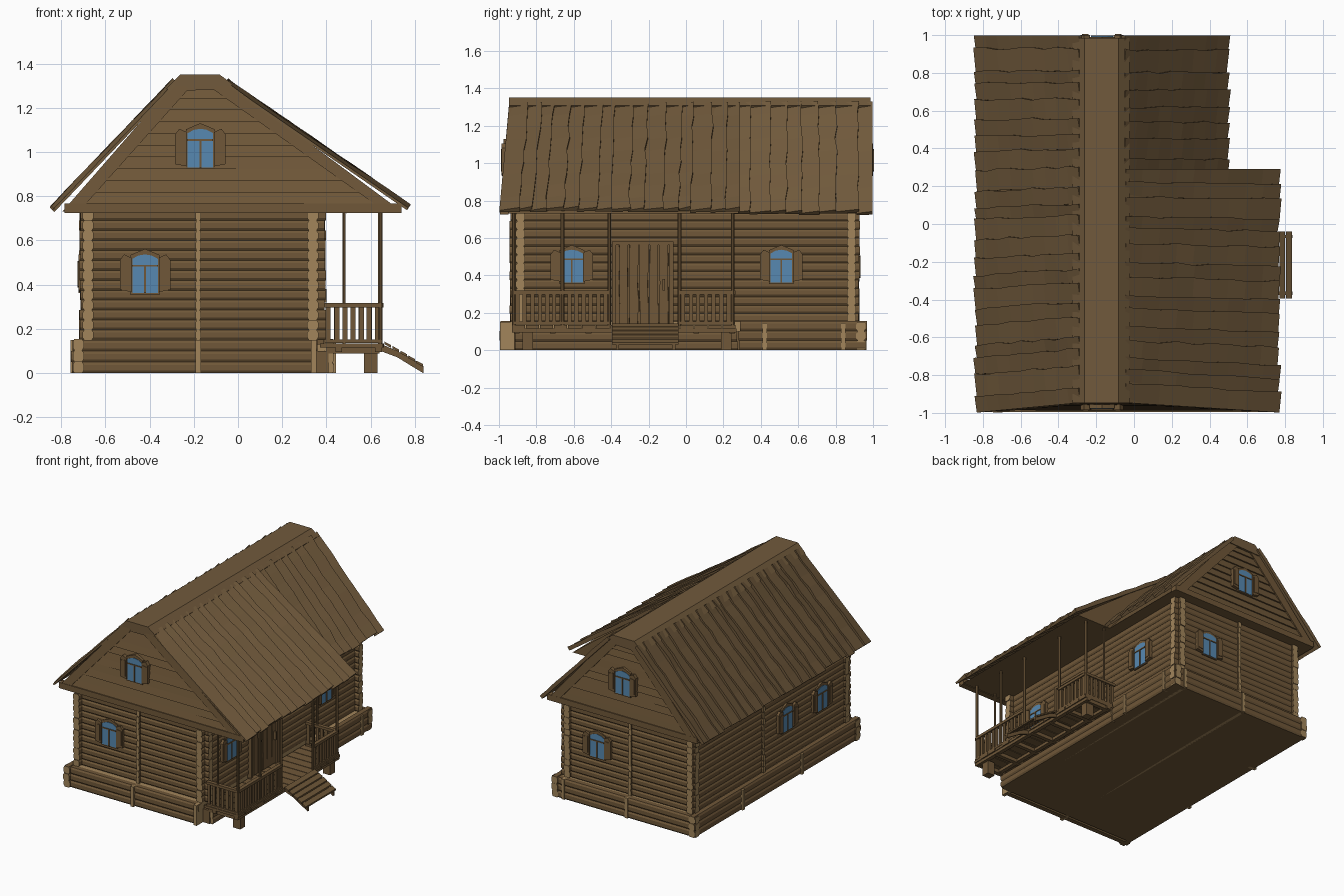
import bpy, bmesh, math, random
from mathutils import Vector as V

if "Cube" in bpy.data.objects:
    bpy.data.objects.remove(bpy.data.objects["Cube"])

random.seed(4)
R = random.uniform
WOOD, TAN, GLASS, ROOF = range(4)
mats = []
for n, c in (("wood brown", (0.160, 0.096, 0.040)), ("cut wood tan", (0.36, 0.235, 0.105)),
             ("window blue", (0.095, 0.25, 0.44)), ("roof brown", (0.165, 0.102, 0.045))):
    m = bpy.data.materials.new(n)
    m.diffuse_color = (*c, 1)
    m.use_nodes = True
    m.node_tree.nodes["Principled BSDF"].inputs["Base Color"].default_value = m.diffuse_color
    mats.append(m)


def finish(name, bm):
    bmesh.ops.recalc_face_normals(bm, faces=bm.faces)
    me = bpy.data.meshes.new(name)
    bm.to_mesh(me)
    bm.free()
    for m in mats:
        me.materials.append(m)
    ob = bpy.data.objects.new(name, me)
    bpy.context.collection.objects.link(ob)


def loft(bm, loops, mat=WOOD, end=None):
    """Closed solid through a list of 3D loops."""
    rows = [[bm.verts.new(p) for p in lp] for lp in loops]
    n = len(rows[0])
    for a, b in zip(rows, rows[1:]):
        for i in range(n):
            bm.faces.new((a[i], a[(i + 1) % n], b[(i + 1) % n], b[i])).material_index = mat
    for r in (rows[0], rows[-1]):
        bm.faces.new(r).material_index = mat if end is None else end


def box(bm, x0, x1, y0, y1, z0, z1, mat=WOOD):
    loft(bm, [[(x0, y0, z), (x1, y0, z), (x1, y1, z), (x0, y1, z)] for z in (z0, z1)], mat)


def log_stack(bm, axis, c, a, b, z0, z1, n, t=0.025, jitter=0.008):
    """Horizontal logs with pale cut ends; axis is the running direction."""
    h = (z1 - z0) / n
    prof = [(-.7, 0), (.7, 0), (1, .25), (1, .75), (.7, 1), (-.7, 1), (-1, .75), (-1, .25)]
    for i in range(n):
        z = z0 + i * h
        loops = []
        for e in (a + R(0, jitter), b - R(0, jitter)):
            loops.append([(e, c + p * t, z + q * h) if axis == 'x' else (c + p * t, e, z + q * h)
                          for p, q in prof])
        loft(bm, loops, WOOD, TAN)


# log walls with crossing corners and protruding inner-wall ends
bm = bmesh.new()
for y in (-0.885, 0.885):
    log_stack(bm, 'x', y, -0.718, 0.398, 0.15, 0.735, 13)
for x in (-0.678, 0.338):
    log_stack(bm, 'y', x, -0.945, 0.93, 0.15, 0.735, 13)
log_stack(bm, 'y', -0.18, -0.93, 0.925, 0.15, 0.735, 13, 0.012)
log_stack(bm, 'x', 0.1, -0.72, -0.2, 0.15, 0.735, 13, 0.012)
finish("log_walls", bm)

# foundation with pale ledge
bm = bmesh.new()
box(bm, -0.73, 0.41, -0.92, 0.94, 0, 0.1)
box(bm, -0.73, 0.345, -0.96, 0.94, 0.1, 0.148, TAN)
box(bm, 0.345, 0.41, 0.29, 0.94, 0.1, 0.148, TAN)
log_stack(bm, 'x', -0.955, -0.756, 0.36, 0, 0.15, 3)
log_stack(bm, 'x', 0.935, -0.756, 0.44, 0, 0.15, 3)
log_stack(bm, 'y', -0.722, -0.998, 0.968, 0, 0.155, 3)
log_stack(bm, 'y', 0.41, 0.28, 0.968, 0, 0.155, 3)
log_stack(bm, 'y', 0.41, -0.92, 0.28, 0, 0.095, 2)
for x in (-0.18, 0.343):
    box(bm, x - .012, x + .012, -0.995, 0.965, 0, 0.15, TAN)
for y in (0.4, -0.3):
    box(bm, -0.758, -0.7, y - .012, y + .012, 0, 0.15, TAN)
for y in (0.42, 0.84):
    box(bm, 0.4, 0.443, y - .012, y + .012, 0, 0.145, TAN)
finish("foundation", bm)


# attic bodies: long porch slope in front, symmetric gable behind
def front_y(z):
    return -0.978 + 0.05 * (z - 0.735) / 0.6


def rear_y(z):
    return 0.975 - 0.012 * (z - 0.735) / 0.6


def edge_x(z, right):
    t = (z - 0.735) / 0.585
    return (-0.79 + 0.51 * t, right + (-0.055 - right) * t)


bm = bmesh.new()
for right, fa, fb in ((0.735, front_y, lambda z: 0.28), (0.45, lambda z: 0.2, rear_y)):
    outline = [(edge_x(z, right)[s], z) for z, s in ((.73, 0), (1.31, 0), (1.31, 1), (.73, 1))]
    loft(bm, [[(x, f(z), z) for x, z in outline] for f in (fa, fb)])
finish("attic", bm)

# gable clapboards, sill and rake boards
bm = bmesh.new()
for right, f, s in ((0.735, front_y, -1), (0.45, rear_y, 1)):
    for i in range(10):
        z0, z1 = 0.765 + i * .053, 0.816 + i * .053
        (a, b), (c, d) = edge_x(z0, right), edge_x(z1, right)
        lp = [(a, z0, .011), (b, z0, .011 + R(-.003, .003)), (d, z1, .003), (c, z1, .003)]
        loft(bm, [[(x, f(z) + s * o, z) for x, z, o in lp], [(x, f(z) - s * .01, z) for x, z, o in lp]])
    y = f(.735)
    box(bm, -0.785, right + .005, min(y + s * .016, y - s * .03), max(y + s * .016, y - s * .03), .725, .768)
    for k, w in ((0, .075), (1, -.075)):
        lo, hi = edge_x(.735, right)[k], edge_x(1.325, right)[k]
        lp = [(lo, .735), (lo + w, .735), (hi + w * .7, 1.285), (hi, 1.325)]
        loft(bm, [[(x, f(z) + s * o, z) for x, z in lp] for o in (.016, -.02)])
    lp = [(-.3, 1.28), (-.04, 1.28), (-.09, 1.335), (-.25, 1.335)]
    loft(bm, [[(x, f(z) + s * o, z) for x, z in lp] for o in (.014, -.02)])
finish("gables", bm)


# roof planks: warped overlapping boards running down the slope
def slope(name, top, bot, ya, yb, n, lean):
    bm = bmesh.new()
    top, bot = V(top), V(bot)
    d = (bot - top).normalized()
    nor = V((-d.y, d.x)) if d.x > 0 else V((d.y, -d.x))
    m = 9
    cuts = [i / n + (R(-.2, .2) / n if 0 < i < n else 0) for i in range(n + 1)]
    for i in range(n):
        loops, wa, wb, skew = [], 0, 0, R(-.012, .012)
        ext = R(-.012, .004)
        for j in range(m + 1):
            t = j / m
            wa, wb = R(-.006, .006), R(-.007, .007)
            y0 = ya + lean * (1 - t)
            a = y0 + (yb - y0) * cuts[i] + (wa + skew * (t - .5) if i else 0)
            b = y0 + (yb - y0) * cuts[i + 1] + (.008 + wb if i < n - 1 else 0)
            p = top.lerp(bot, t) + d * ext * t
            hi = .013 + R(-.004, .004)
            pts = []
            for y, o in ((a, -.004), (b, hi), (b, -.014), (a, -.016)):
                q = p + nor * o
                pts.append((q.x, y, q.y))
            loops.append(pts)
        loft(bm, loops, ROOF)
    finish(name, bm)


slope("roof_left", (-0.285, 1.322), (-0.84, 0.742), -0.998, 0.998, 22, .052)
slope("roof_right_porch", (-0.05, 1.315), (0.77, 0.752), -0.998, 0.29, 15, .052)
slope("roof_right_rear", (-0.055, 1.322), (0.5, 0.735), 0.25, 0.998, 8, 0)

# ridge cap
bm = bmesh.new()
cap = [(-.325, 1.287), (-.262, 1.35), (-.083, 1.35), (-.025, 1.307), (-.04, 1.285), (-.3, 1.275)]
loft(bm, [[(x, y, z) for x, z in cap] for y in (-.947, .986)], ROOF)
finish("ridge_cap", bm)


# windows with peaked frame, arched glass, glazing bars and shutters
def window(name, o, u, n):
    bm = bmesh.new()
    o, u, n = V(o), V(u), V(n)

    def plate(poly, d0, d1, mat=WOOD):
        loft(bm, [[o + u * a + V((0, 0, b)) + n * d for a, b in poly] for d in (d0, d1)], mat)
    plate([(-.066, -.008), (.066, -.008), (.066, .172), (.03, .188), (0, .2), (-.03, .188), (-.066, .172)], -.02, .008)
    plate([(-.058, 0), (.058, 0), (.058, .155), (.03, .17), (0, .175), (-.03, .17), (-.058, .155)], .002, .011, GLASS)
    plate([(-.004, 0), (.004, 0), (.004, .125), (-.004, .125)], .002, .016)
    plate([(-.058, .12), (.058, .12), (.058, .128), (-.058, .128)], .002, .016)
    for s in (-1, 1):
        plate([(s * .062, .005), (s * .114, .015), (s * .114, .15), (s * .095, .175), (s * .062, .16)], -.02, .018)
        plate([(s * .07, .025), (s * .105, .03), (s * .105, .14), (s * .07, .145)], 0, .022)
    finish(name, bm)


X, Y = (1, 0, 0), (0, 1, 0)
window("front_window", (-0.42, -0.91, .362), X, (0, -1, 0))
window("rear_window", (0.09, 0.91, .362), X, Y)
window("front_gable_window", (-0.17, -0.968, .93), X, (0, -1, 0))
window("rear_gable_window", (-0.17, 0.983, .93), X, Y)
for i, y in enumerate((-0.61, 0.51)):
    window("right_window_%d" % i, (0.364, y, .362), Y, X)
for i, y in enumerate((-0.59, -0.18)):
    window("left_window_%d" % i, (-0.704, y, .362), Y, (-1, 0, 0))

# plank door with frame and handle
bm = bmesh.new()
box(bm, .35, .372, -.395, -.075, .13, .578)
for i in range(5):
    y = -.36 + i * .054
    loft(bm, [[(.36, y + R(0, .006), z), (.382, y + R(0, .006), z), (.382, y + .05 + R(-.004, .004), z),
               (.36, y + .05, z)] for z in (.14, .25, .36, .47, .562)])
for y in (-.395, -.087):
    box(bm, .36, .388, y, y + .02, .13, .575)
box(bm, .36, .388, -.395, -.067, .562, .58)
box(bm, .38, .4, -.125, -.112, .32, .38)
finish("door", bm)

# porch deck, beams and legs
bm = bmesh.new()
for i in range(16):
    y = -0.93 + i * .075
    box(bm, .37, .66 - R(0, .006), y, y + .07, .116, .134)
for i in range(7):
    y = -0.92 + i * .192
    box(bm, .4, .64, y, y + .03, .09, .116)
for x in (.44, .62):
    box(bm, x, x + .03, -.93, .27, .095, .116)
for y in (-.845, .215):
    box(bm, .57, .63, y - .028, y + .028, 0, .1)
finish("porch_deck", bm)

# porch posts
bm = bmesh.new()
for x, y, r in [(.643, y, .009) for y in (-.92, -.66, -.41, -.035, .25)] + [(.48, -.92, .006), (.48, .25, .006)]:
    loft(bm, [[(x + r * 1.2 * math.cos(k * math.pi / 4 + .39), y + r * 1.2 * math.sin(k * math.pi / 4 + .39), z)
               for k in range(8)] for z in (.13, .74)])
finish("porch_posts", bm)


# railings between two points
def railing(bm, p, q):
    p, q = V(p), V(q)
    d = (q - p).normalized()
    s = V((-d.y, d.x))

    def bar(a, b, w, z0, z1):
        loft(bm, [[(*(a - s * w), z), (*(b - s * w), z), (*(b + s * w), z), (*(a + s * w), z)] for z in (z0, z1)])
    bar(p, q, .014, .298, .318)
    bar(p, q, .011, .137, .152)
    n = round((q - p).length / .039)
    for i in range(n):
        c = p.lerp(q, (i + .5) / n) + d * R(-.003, .003)
        bar(c - d * .011, c + d * .011, .006, .145, .305)


bm = bmesh.new()
for p, q in (((.643, -.92), (.643, -.41)), ((.643, -.035), (.643, .25)),
             ((.39, -.92), (.65, -.92)), ((.39, .25), (.65, .25))):
    railing(bm, p, q)
finish("railings", bm)

# steps
bm = bmesh.new()
side = [(.645, .133), (.72, .1), (.79, .065), (.838, .032), (.838, 0), (.78, .035), (.72, .072), (.645, .1)]
for y in (-.375, -.075):
    loft(bm, [[(x, y + o, z) for x, z in side] for o in (0, .018)])
for i in range(5):
    x, z = .662 + i * .036, .131 - i * .0195 - .0012 * i * i * .4
    lp = [(x, z), (x + .03, z - .016), (x + .03, z - .004), (x, z + .012)]
    loft(bm, [[(a, y, b) for a, b in lp] for y in (-.395, -.04)])
finish("steps", bm)
